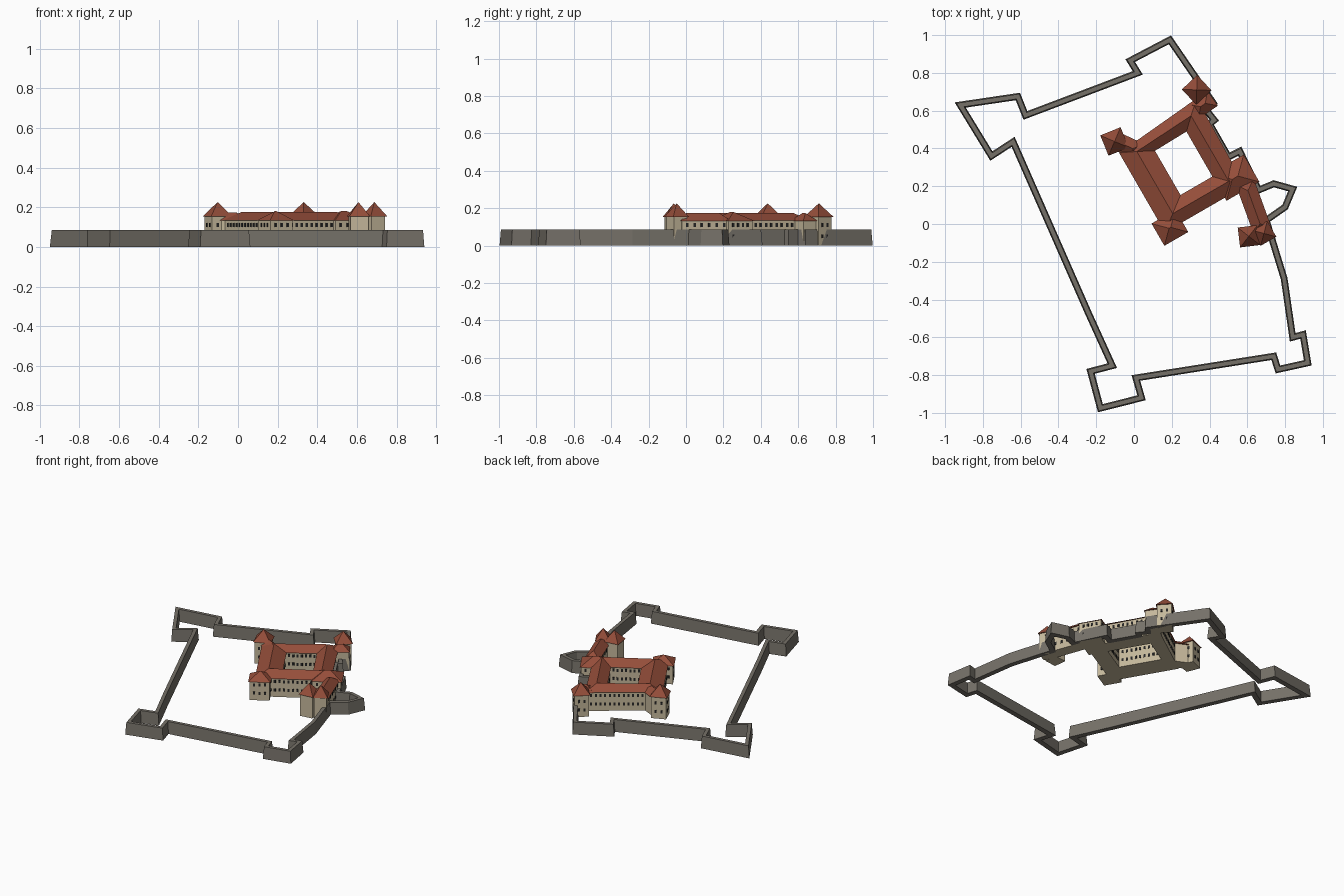
import bpy, bmesh, math
from mathutils import Vector, Matrix

cube = bpy.data.objects.get("Cube")
if cube:
    bpy.data.objects.remove(cube, do_unlink=True)


def material(name, r, g, b):
    m = bpy.data.materials.new(name)
    m.use_nodes = True
    m.diffuse_color = (r, g, b, 1)
    m.node_tree.nodes["Principled BSDF"].inputs["Base Color"].default_value = (r, g, b, 1)
    return m


STONE = material("grey stone", 0.18, 0.165, 0.14)
PLASTER = material("cream plaster", 0.56, 0.48, 0.33)
TILE = material("red roof tile", 0.30, 0.075, 0.042)
GLASS = material("dark window", 0.02, 0.02, 0.02)


def finish(name, bm, mat):
    bmesh.ops.remove_doubles(bm, verts=bm.verts, dist=0.0005)
    bmesh.ops.recalc_face_normals(bm, faces=bm.faces)
    mesh = bpy.data.meshes.new(name)
    bm.to_mesh(mesh)
    bm.free()
    mesh.materials.append(mat)
    obj = bpy.data.objects.new(name, mesh)
    bpy.context.collection.objects.link(obj)
    return obj


def loft(name, loops, mat, ring=False):
    """Bridge closed loops; a ring joins last to first, otherwise ends are capped."""
    bm = bmesh.new()
    rows = [[bm.verts.new(p) for p in loop] for loop in loops]
    pairs = list(zip(rows, rows[1:])) + ([(rows[-1], rows[0])] if ring else [])
    for a, b in pairs:
        for i in range(len(a)):
            j = (i + 1) % len(a)
            bm.faces.new((a[i], a[j], b[j], b[i]))
    if not ring:
        bm.faces.new(rows[0])
        bm.faces.new(rows[-1])
    return finish(name, bm, mat)


def offset(points, d):
    """Mitred offset of a closed outline, positive to its right-hand side."""
    out = []
    for i, p in enumerate(points):
        p = Vector(p)
        a = (p - Vector(points[i - 1])).normalized()
        b = (Vector(points[(i + 1) % len(points)]) - p).normalized()
        na, nb = Vector((a.y, -a.x)), Vector((b.y, -b.x))
        out.append(p + (na + nb) * (d / max(1 + na.dot(nb), 0.5)))
    return out


def at(points, z):
    return [(p[0], p[1], z) for p in points]


def windows(name, start, end, count, rows, margin=0.03):
    """Rows of thin plates on a facade running from start to end."""
    a, b = Vector(start), Vector(end)
    run = (b - a).normalized()
    turn = Matrix.Rotation(math.atan2(run.y, run.x), 4, 'Z')
    bm = bmesh.new()
    for i in range(count):
        t = 0.5 if count == 1 else i / (count - 1)
        p = a + run * (margin + t * ((b - a).length - 2 * margin))
        for z in rows:
            place = Matrix.Translation((p.x, p.y, z)) @ turn @ Matrix.Diagonal((0.013, 0.006, 0.02, 1))
            bmesh.ops.create_cube(bm, size=1, matrix=place)
    finish(name, bm, GLASS)


def block(name, x, y, length, width, angle, eave, top, panes=0):
    """Plastered block with a hipped roof; square ones get a pyramid."""
    turn = Matrix.Rotation(math.radians(angle), 2)

    def quad(l, w):
        return [turn @ Vector((sx * l / 2, sy * w / 2)) + Vector((x, y))
                for sx, sy in ((-1, -1), (1, -1), (1, 1), (-1, 1))]
    base = quad(length, width)
    loft(name + "_walls", [at(base, 0), at(base, eave)], PLASTER)
    ridge = quad(max(length - width, 0), max(width - length, 0))
    bm = bmesh.new()
    lower = [bm.verts.new(p) for p in at(quad(length + 0.016, width + 0.016), eave - 0.004)]
    upper = [bm.verts.new(p) for p in at(ridge, top)]
    bm.faces.new(lower)
    for i in range(4):
        j = (i + 1) % 4
        bm.faces.new((lower[i], lower[j], upper[j], upper[i]))
    bmesh.ops.remove_doubles(bm, verts=bm.verts, dist=0.0005)
    finish(name + "_roof", bm, TILE)
    if panes:
        for i in range(4):
            windows(f"{name}_windows_{i + 1}", base[i], base[(i + 1) % 4], panes, ROWS)


ROWS = (0.05, 0.11)

# Fortified outer wall with corner bastions
PATH = [(0.19, 0.975), (-0.02, 0.865), (0.02, 0.80), (-0.575, 0.575), (-0.615, 0.675),
        (-0.92, 0.63), (-0.755, 0.36), (-0.64, 0.435), (-0.24, -0.475), (-0.115, -0.75),
        (-0.23, -0.78), (-0.178, -0.975), (0.04, -0.92), (0.01, -0.815), (0.74, -0.70),
        (0.762, -0.77), (0.92, -0.735), (0.895, -0.585), (0.84, -0.60), (0.795, -0.29),
        (0.70, 0.02), (0.80, 0.09), (0.84, 0.185), (0.74, 0.213), (0.66, 0.18),
        (0.56, 0.385), (0.50, 0.355), (0.40, 0.53), (0.425, 0.55), (0.385, 0.60), (0.42, 0.64)]
loft("outer_wall", [at(offset(PATH, 0.018), 0), at(offset(PATH, 0.012), 0.085),
                    at(offset(PATH, -0.012), 0.085), at(offset(PATH, -0.018), 0)], STONE, True)

# Courtyard building: four wings around an open yard, turned by 30 degrees
TURN = Matrix.Rotation(math.radians(30), 2)


def plan(*points):
    return [TURN @ Vector(p) for p in points]


outer = plan((0.12, -0.12), (0.61, -0.12), (0.62, 0.41), (0.12, 0.365))
ridge = plan((0.205, -0.055), (0.548, -0.055), (0.548, 0.345), (0.205, 0.325))
inner = plan((0.29, 0.01), (0.485, 0.01), (0.485, 0.285), (0.29, 0.28))
face, yard = offset(outer, -0.01), offset(inner, 0.01)
loft("wing_walls", [at(face, 0), at(face, 0.136), at(yard, 0.136), at(yard, 0)], PLASTER, True)
loft("wing_roof", [at(outer, 0.133), at(ridge, 0.175), at(inner, 0.133)], TILE, True)
for i in range(4):
    j = (i + 1) % 4
    windows(f"facade_windows_{i + 1}", face[i], face[j], 15, ROWS)
    windows(f"yard_windows_{i + 1}", yard[i], yard[j], 7 + i % 2 * 2, ROWS, 0.025)

# Corner pavilions and links joining the wings
block("south_pavilion", 0.19, -0.02, 0.13, 0.12, 30, 0.136, 0.18, 3)
block("east_pavilion", 0.535, 0.245, 0.185, 0.15, 30, 0.136, 0.18, 4)
block("west_link", -0.03, 0.41, 0.13, 0.08, -25, 0.136, 0.173)
block("north_link", 0.365, 0.63, 0.11, 0.08, 35, 0.136, 0.173)
block("east_gallery", 0.635, 0.09, 0.27, 0.085, -70, 0.136, 0.175, 6)

# Towers with pyramid roofs
for name, x, y, side, angle in (("north_tower", 0.332, 0.71, 0.095, 43),
                                ("west_tower", -0.103, 0.437, 0.10, 22),
                                ("gate_tower_west", 0.608, -0.065, 0.09, 7),
                                ("gate_tower_east", 0.688, -0.05, 0.08, 30)):
    block(name, x, y, side, side, angle, 0.158, 0.226, 2 if "gate" not in name else 0)
